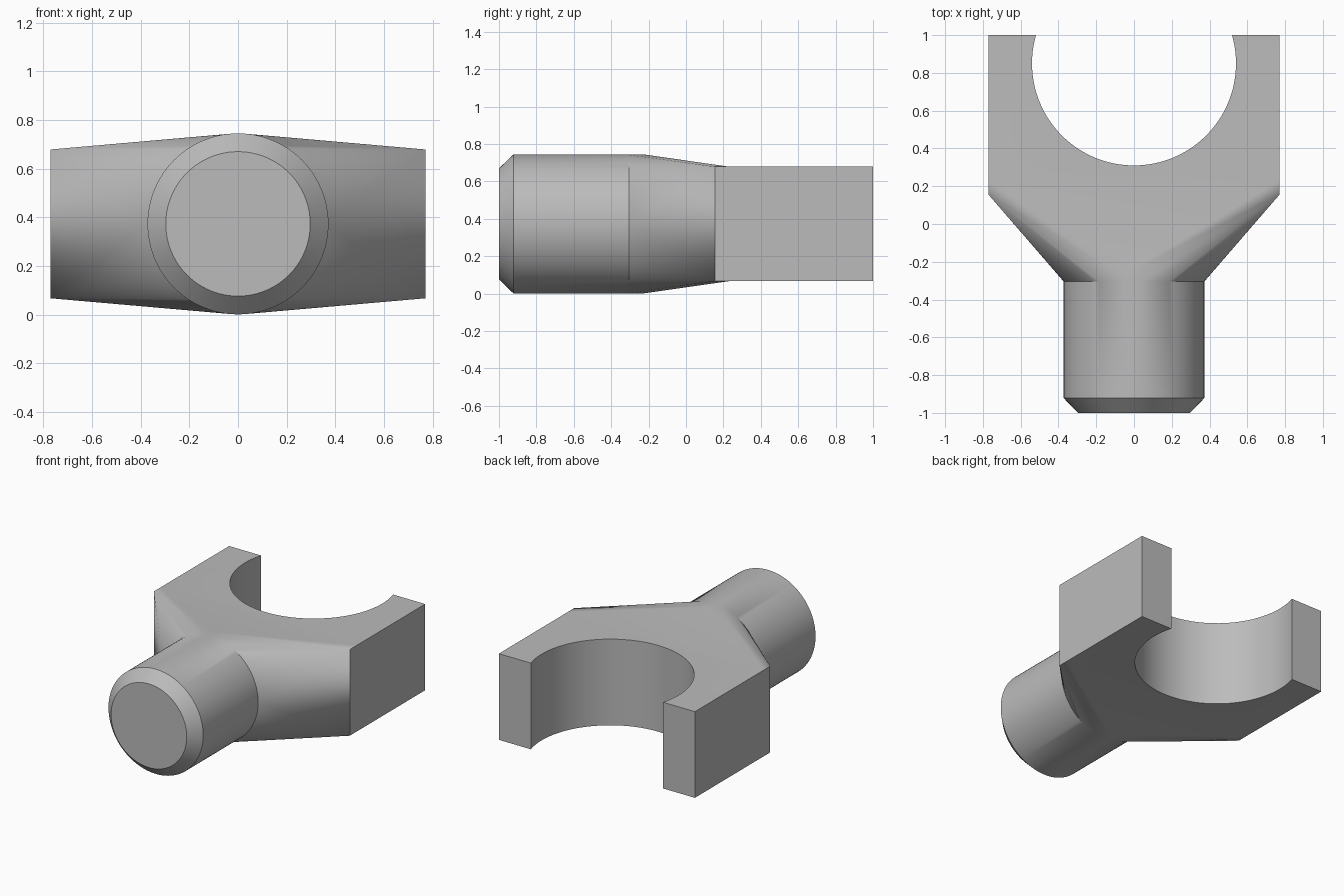
import bpy, bmesh
from math import sin, cos, pi, sqrt, acos

if "Cube" in bpy.data.objects:
    bpy.data.objects.remove(bpy.data.objects["Cube"], do_unlink=True)

SEGMENTS = 96
STEM_R, MID_Z = 0.372, 0.373
HALF_W, HALF_H = 0.77, 0.306
NECK_FRONT, NECK_BACK = -0.305, -0.23
BLOCK_FRONT, BLOCK_BACK = 0.155, 0.23
BORE_R, BORE_Y = 0.54, 0.85

steel = bpy.data.materials.new("plain_grey")
steel.use_nodes = True
GREY = (0.5, 0.5, 0.5, 1)
steel.diffuse_color = GREY
steel.node_tree.nodes["Principled BSDF"].inputs["Base Color"].default_value = GREY

bm = bmesh.new()


def ring(radius, y):
    angles = [2 * pi * i / SEGMENTS for i in range(SEGMENTS)]
    return [bm.verts.new((radius * cos(a), y, MID_Z + radius * sin(a))) for a in angles]


def skin(a, b):
    for i in range(len(a)):
        j = (i + 1) % len(a)
        bm.faces.new((a[i], a[j], b[j], b[i]))


# Round stem with a chamfered tip
tip, shoulder, root = ring(0.297, -1), ring(STEM_R, -0.922), ring(STEM_R, NECK_FRONT)
bm.faces.new(tip)
skin(tip, shoulder)
skin(shoulder, root)

# Neck: hull from a thin disc to a thin slab
points = ring(STEM_R, NECK_FRONT) + ring(STEM_R, NECK_BACK)
for x in (-HALF_W, HALF_W):
    for y in (BLOCK_FRONT, BLOCK_BACK):
        for z in (MID_Z - HALF_H, MID_Z + HALF_H):
            points.append(bm.verts.new((x, y, z)))
hull = bmesh.ops.convex_hull(bm, input=points)
inner = {v for v in hull["geom_interior"] + hull["geom_unused"]
         if isinstance(v, bmesh.types.BMVert) and v.is_valid and not v.link_faces}
bmesh.ops.delete(bm, geom=list(inner), context="VERTS")

# Open the neck where it meets the stem and the fork
caps = [f for f in bm.faces
        if any(all(abs(v.co.y - y) < 1e-5 for v in f.verts)
               for y in (NECK_FRONT, BLOCK_BACK))]
bmesh.ops.delete(bm, geom=caps, context="FACES")

# Fork: block with an open round bore at the back
mouth = acos((1 - BORE_Y) / BORE_R)
steps = 72
arc = [mouth + (2 * pi - 2 * mouth) * i / steps for i in range(steps + 1)]
outline = [(HALF_W, BLOCK_BACK), (HALF_W, 1)]
outline += [(BORE_R * sin(a), BORE_Y + BORE_R * cos(a)) for a in arc]
outline += [(-HALF_W, 1), (-HALF_W, BLOCK_BACK)]
low, high = ([bm.verts.new((x, y, MID_Z + s * HALF_H)) for x, y in outline] for s in (-1, 1))
bm.faces.new(low)
bm.faces.new(high)
skin(low, high)
inside = [f for f in bm.faces if len(f.verts) == 4
          and all(abs(v.co.y - BLOCK_BACK) < 1e-5 for v in f.verts)]
bmesh.ops.delete(bm, geom=inside, context="FACES")

# Weld the three sections together
bmesh.ops.remove_doubles(bm, verts=bm.verts[:], dist=1e-4)
bmesh.ops.recalc_face_normals(bm, faces=bm.faces[:])
mesh = bpy.data.meshes.new("forked_rod_end")
bm.to_mesh(mesh)
bm.free()
mesh.materials.append(steel)
rod_end = bpy.data.objects.new("forked_rod_end", mesh)
bpy.context.collection.objects.link(rod_end)

bpy.ops.object.select_all(action="DESELECT")
rod_end.select_set(True)
bpy.context.view_layer.objects.active = rod_end
bpy.ops.object.shade_smooth_by_angle(angle=pi / 6)
